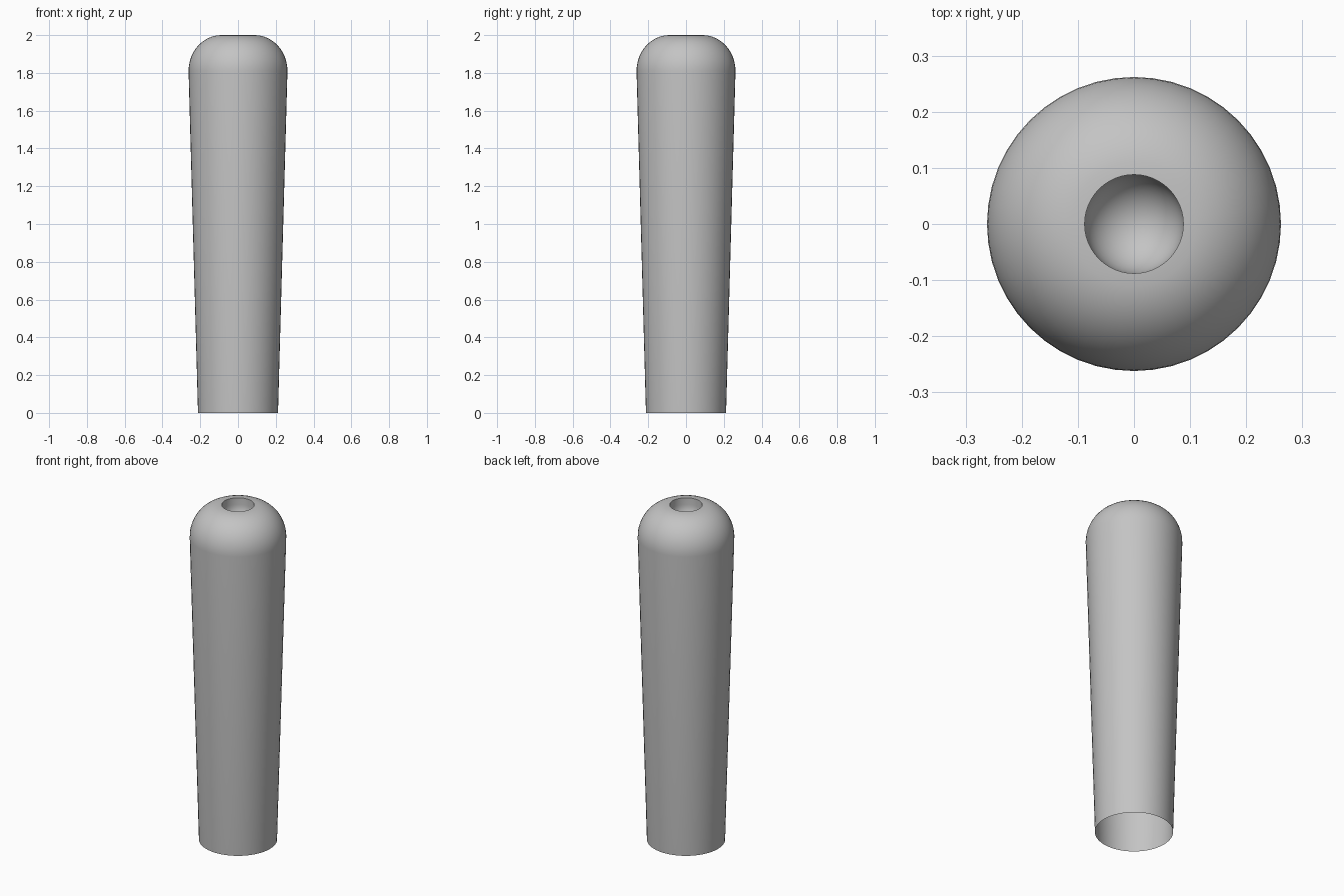
import bpy
import bmesh
import math

cube = bpy.data.objects.get("Cube")
if cube:
    bpy.data.objects.remove(cube, do_unlink=True)

SEGMENTS = 48

# Plain grey material
grey = bpy.data.materials.new("plain_grey")
grey.use_nodes = True
colour = (0.55, 0.55, 0.55, 1)
grey.diffuse_color = colour
grey.node_tree.nodes["Principled BSDF"].inputs["Base Color"].default_value = colour


def quarter_arc(cx, cz, rx, rz, start, end, steps):
    """Points (radius, height) along an elliptical arc, angles in degrees."""
    points = []
    for i in range(steps + 1):
        a = math.radians(start + (end - start) * i / steps)
        points.append((cx + rx * math.cos(a), cz + rz * math.sin(a)))
    return points


def revolve(name, profile):
    """Spin a profile round z into a smooth object with sharp rims."""
    bm = bmesh.new()
    verts = [bm.verts.new((r, 0, z)) for r, z in profile]
    edges = [bm.edges.new(pair) for pair in zip(verts, verts[1:])]
    bmesh.ops.spin(bm, geom=verts + edges, cent=(0, 0, 0), axis=(0, 0, 1),
                   angle=math.tau, steps=SEGMENTS, use_duplicate=False)
    bmesh.ops.remove_doubles(bm, verts=bm.verts, dist=0.0001)
    bmesh.ops.recalc_face_normals(bm, faces=bm.faces)
    # Make sure the outer wall faces outward
    wall = max(bm.faces, key=lambda f: f.calc_area())
    if wall.normal.dot(wall.calc_center_median()) < 0:
        bmesh.ops.reverse_faces(bm, faces=bm.faces)
    mesh = bpy.data.meshes.new(name)
    bm.to_mesh(mesh)
    bm.free()
    mesh.materials.append(grey)
    obj = bpy.data.objects.new(name, mesh)
    bpy.context.collection.objects.link(obj)
    bpy.ops.object.select_all(action="DESELECT")
    obj.select_set(True)
    bpy.context.view_layer.objects.active = obj
    bpy.ops.object.shade_smooth_by_angle(angle=math.radians(35))
    return obj


# Tapered sleeve open at the bottom, domed shoulder, round socket in the top
wall = [(0.212, 0)]
shoulder = quarter_arc(0.088, 1.81, 0.174, 0.19, 0, 90, 12)
socket = quarter_arc(0, 1.96, 0.088, 0.09, 0, -90, 10)
socket[-1] = (0, socket[-1][1])
revolve("handle_sleeve", wall + shoulder + socket)
